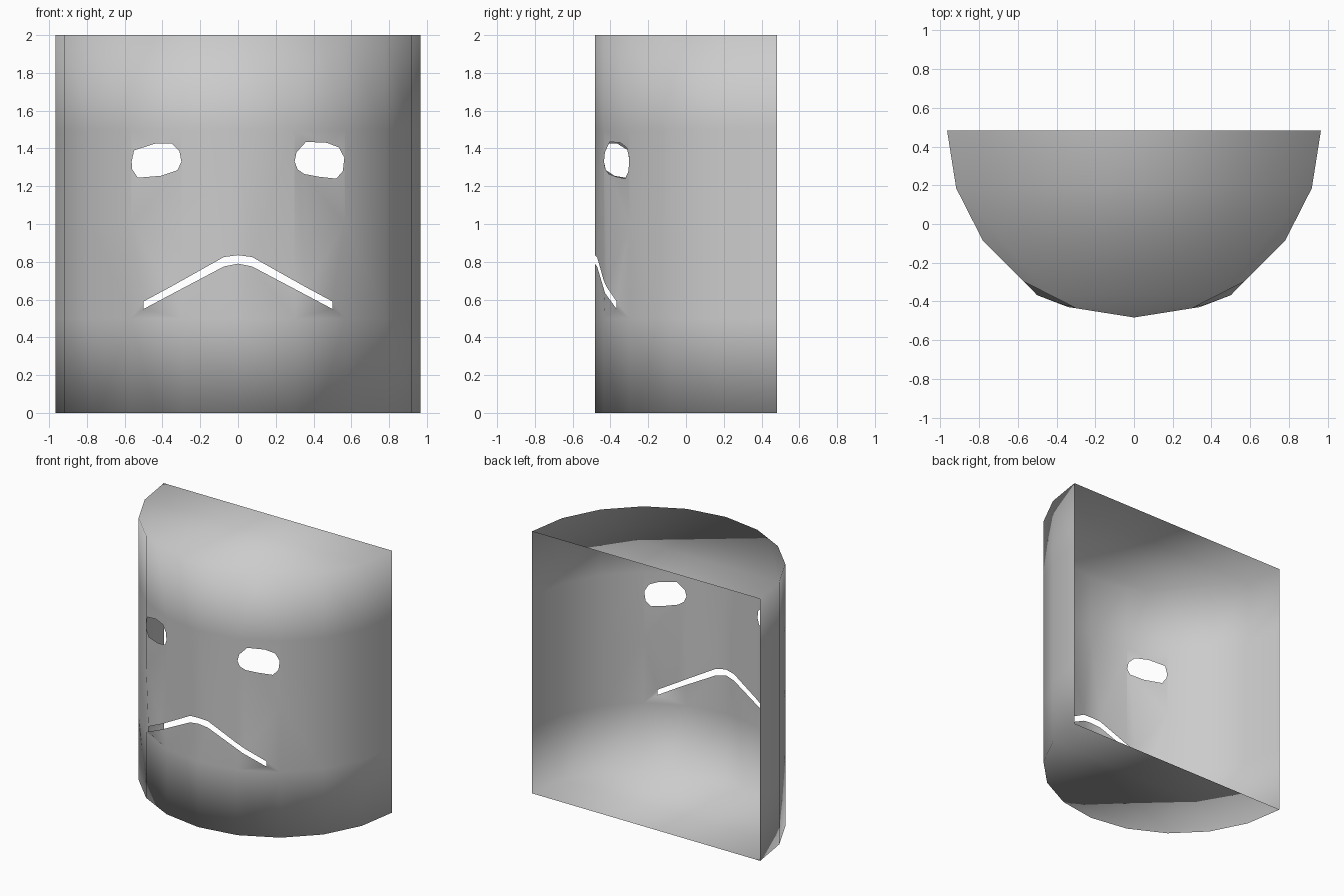
import bpy, bmesh, math
from mathutils import Vector
from mathutils.geometry import delaunay_2d_cdt

if "Cube" in bpy.data.objects:
    bpy.data.objects.remove(bpy.data.objects["Cube"])

R, H = 0.965, 2.0
# Half of a 20-sided cylinder: corner positions seen from the top
ring = [(R * math.sin(math.radians(a)), R / 2 - R * math.cos(math.radians(a)))
        for a in range(-90, 91, 18)]

# Openings drawn in the front plane (x, z)
right_eye = [(.30, 1.33), (.31, 1.38), (.36, 1.435), (.47, 1.43), (.535, 1.405),
             (.563, 1.35), (.555, 1.28), (.52, 1.24), (.43, 1.25), (.35, 1.265), (.315, 1.29)]
left_eye = [(-.563, 1.33), (-.55, 1.39), (-.44, 1.425), (-.35, 1.425), (-.31, 1.385),
            (-.30, 1.33), (-.32, 1.285), (-.41, 1.255), (-.53, 1.245), (-.56, 1.29)]
lip_top = [(0, .835), (.075, .825), (.36, .665), (.5, .59)]
lip_low = [(.5, .55), (.34, .635), (.075, .775), (0, .79)]
half = lip_top + lip_low
mouth = half + [(-x, z) for x, z in reversed(half) if x > 0]
holes = [right_eye, left_eye, mouth]


def wall_y(x, z):
    """Depth of the faceted wall at x, with the mouth corners pushed out a little."""
    x = max(-R, min(R, x))
    for (x0, y0), (x1, y1) in zip(ring, ring[1:]):
        if x <= x1 + 1e-6:
            y = y0 + (y1 - y0) * (x - x0) / (x1 - x0)
            break
    if .54 < z < .6 and .49 < abs(x) < .51:
        y -= .035
    elif .62 < z < .68 and .33 < abs(x) < .37:
        y -= .015
    return y


def inside(p, poly):
    hit = False
    for (ax, az), (bx, bz) in zip(poly, poly[1:] + poly[:1]):
        if (az > p.y) != (bz > p.y) and p.x < ax + (bx - ax) * (p.y - az) / (bz - az):
            hit = not hit
    return hit


# Flat layout of the wall: columns, rows and hole outlines
pts, edges = [], []


def line(*chain, closed=False):
    n = len(pts)
    pts.extend(Vector(c) for c in chain)
    edges.extend((n + i, n + i + 1) for i in range(len(chain) - 1))
    if closed:
        edges.append((n + len(chain) - 1, n))


for x, _ in ring:
    line((x, 0), (x, H))
for z in (0, .5, 1.5, H):
    line(*[(x, z) for x, _ in ring])
for s in (-1, 1):
    line(*[(s * x, 1.0) for x, _ in ring[7:]])
    pts.extend([Vector((s * .433, 0)), Vector((s * .433, H))])
for h in holes:
    line(*h, closed=True)
flat, _, tris, *_ = delaunay_2d_cdt(pts, edges, [], 0, 1e-5)

# Bend the layout around the half cylinder, leaving the holes open
bm = bmesh.new()
verts = [bm.verts.new((p.x, wall_y(p.x, p.y), p.y)) for p in flat]
for t in tris:
    c = sum((flat[i] for i in t), Vector((0, 0))) / len(t)
    if not any(inside(c, h) for h in holes):
        bm.faces.new([verts[i] for i in t])

# Top and bottom caps; the back stays open
for z in (0, H):
    rim = sorted((v for v in verts if abs(v.co.z - z) < 1e-4), key=lambda v: v.co.x)
    bm.faces.new(rim if z else rim[::-1])
bmesh.ops.delete(bm, geom=[v for v in bm.verts if not v.link_faces], context='VERTS')
for f in bm.faces:
    f.smooth = True

mesh = bpy.data.meshes.new("face_mask")
bm.to_mesh(mesh)
bm.free()
bpy.context.collection.objects.link(bpy.data.objects.new("face_mask", mesh))
